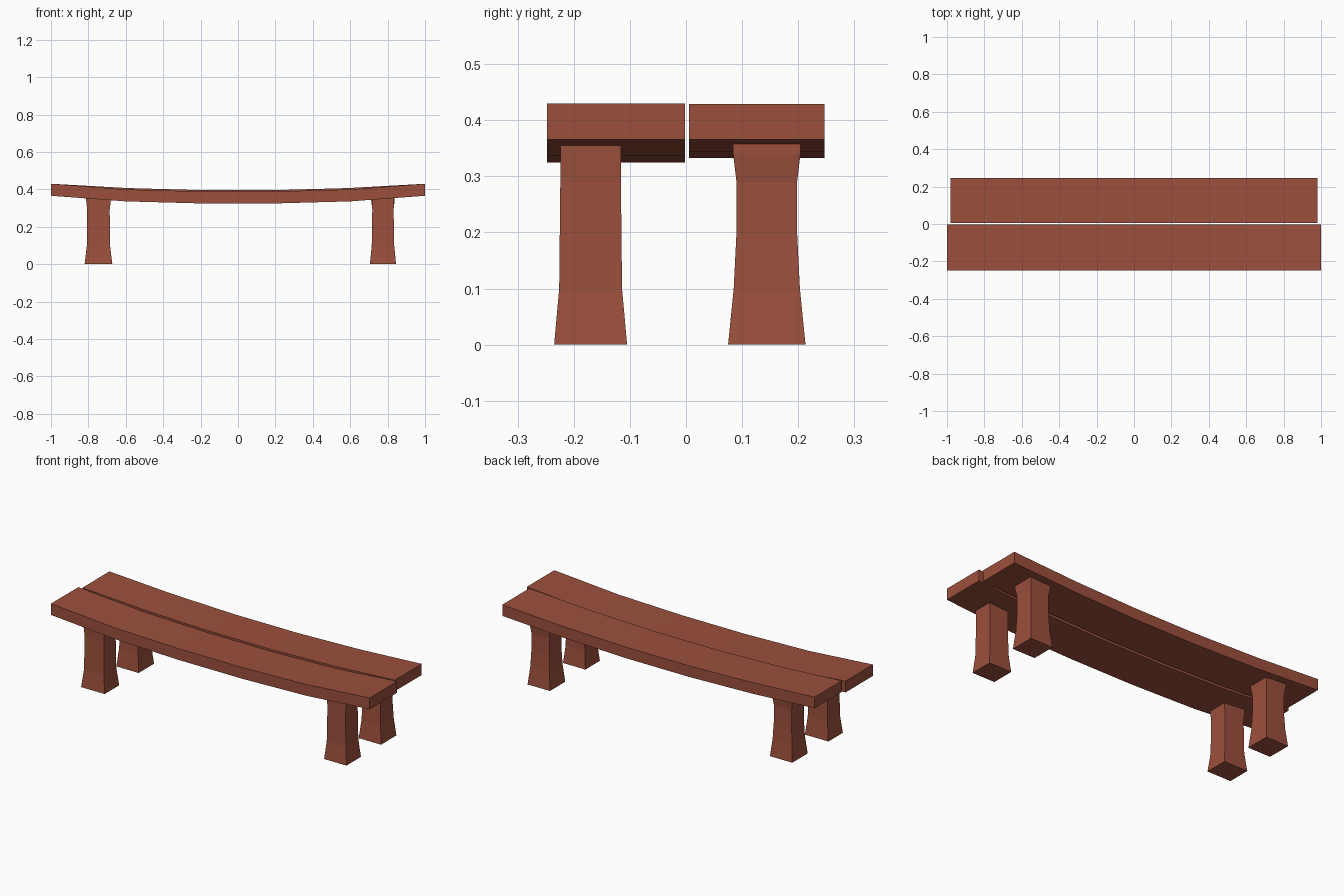
import bpy, bmesh

cube = bpy.data.objects.get("Cube")
if cube:
    bpy.data.objects.remove(cube, do_unlink=True)

wood = bpy.data.materials.new("red_brown_wood")
wood.use_nodes = True
colour = (0.33, 0.08, 0.046, 1)
wood.diffuse_color = colour
wood.node_tree.nodes["Principled BSDF"].inputs["Base Color"].default_value = colour


def loft(name, rings):
    """Skin a list of four-cornered rings into a closed flat-shaded solid."""
    bm = bmesh.new()
    loops = [[bm.verts.new(p) for p in ring] for ring in rings]
    for a, b in zip(loops, loops[1:]):
        for i in range(4):
            j = (i + 1) % 4
            bm.faces.new((a[i], a[j], b[j], b[i]))
    bm.faces.new(loops[0])
    bm.faces.new(loops[-1])
    bmesh.ops.recalc_face_normals(bm, faces=bm.faces)
    mesh = bpy.data.meshes.new(name)
    bm.to_mesh(mesh)
    bm.free()
    mesh.materials.append(wood)
    obj = bpy.data.objects.new(name, mesh)
    bpy.context.collection.objects.link(obj)


def plank(name, half, y0, y1, heights, thick):
    """Sagging seat board in five straight segments; heights run centre to end."""
    rings = []
    for t in (-1, -0.6, -0.2, 0.2, 0.6, 1):
        z = heights[round((abs(t) - 0.2) / 0.4)]
        x = t * half
        rings.append([(x, y0, z), (x, y1, z), (x, y1, z + thick), (x, y0, z + thick)])
    loft(name, rings)


def leg(name, x, y, levels):
    """Square post; each level is (height, half width, half depth)."""
    loft(name, [[(x + sx * w, y + sy * d, z)
                 for sx, sy in ((-1, -1), (1, -1), (1, 1), (-1, 1))]
                for z, w, d in levels])


# Seat boards
plank("front_seat_board", 1.0, -0.248, -0.002, (0.325, 0.336, 0.366), 0.064)
plank("back_seat_board", 0.98, 0.005, 0.247, (0.333, 0.344, 0.366), 0.063)

# Legs, splayed at the foot and flared below the seat
slim = [(0, 0.07, 0.065), (0.1, 0.06, 0.056), (0.29, 0.057, 0.054), (0.356, 0.06, 0.054)]
broad = [(0, 0.074, 0.065), (0.1, 0.062, 0.056), (0.29, 0.06, 0.053), (0.356, 0.068, 0.055)]
flared = [(0, 0.07, 0.069), (0.1, 0.06, 0.059), (0.2, 0.056, 0.054),
          (0.29, 0.056, 0.054), (0.34, 0.063, 0.06), (0.358, 0.063, 0.06)]
leg("front_left_leg", 0.775, -0.17, slim)
leg("front_right_leg", -0.746, -0.17, broad)
leg("back_left_leg", 0.775, 0.144, flared)
leg("back_right_leg", -0.746, 0.144, flared)
